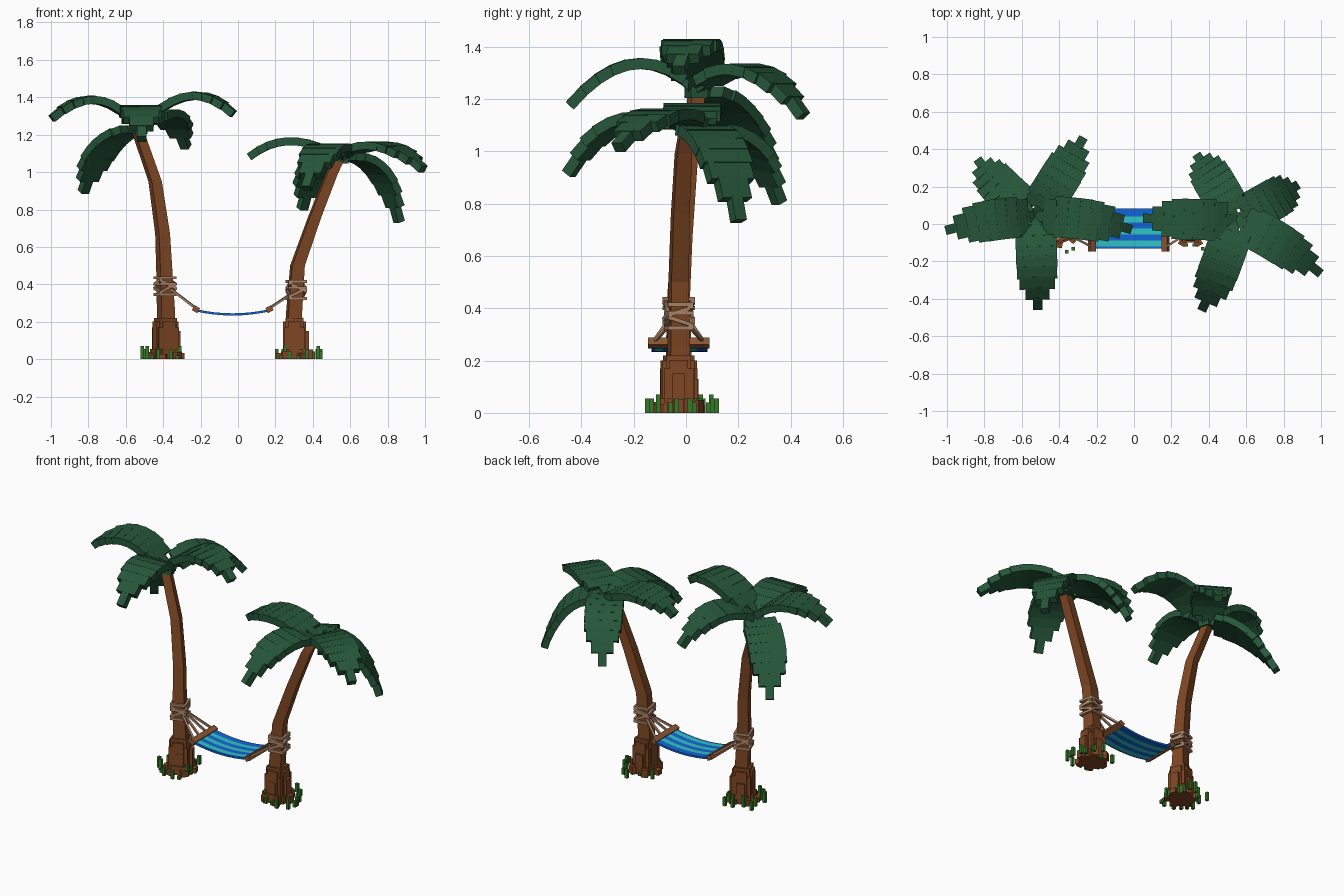
import bpy, bmesh, math, random
from mathutils import Vector, Matrix

if "Cube" in bpy.data.objects:
    bpy.data.objects.remove(bpy.data.objects["Cube"])

random.seed(4)
V = Vector


def material(name, rgb):
    m = bpy.data.materials.new(name)
    m.diffuse_color = (*rgb, 1)
    m.use_nodes = True
    m.node_tree.nodes["Principled BSDF"].inputs["Base Color"].default_value = m.diffuse_color
    return m


LEAF = material("leaf green", (0.019, 0.095, 0.042))
BARK = material("bark brown", (0.21, 0.062, 0.017))
GRASS = material("grass green", (0.035, 0.19, 0.02))
WOOD = material("bar wood", (0.25, 0.09, 0.033))
ROPE = material("rope tan", (0.42, 0.24, 0.14))
BLUE = material("cloth blue", (0.006, 0.13, 0.68))
TEAL = material("cloth teal", (0.03, 0.55, 0.56))


def finish(bm, name, *mats):
    bmesh.ops.recalc_face_normals(bm, faces=bm.faces)
    me = bpy.data.meshes.new(name)
    bm.to_mesh(me)
    bm.free()
    for m in mats:
        me.materials.append(m)
    ob = bpy.data.objects.new(name, me)
    bpy.context.collection.objects.link(ob)
    return ob


def box(bm, center, size, rot=None):
    """Box of a given size, optionally turned by a 3x3 matrix."""
    m = Matrix.Translation(center)
    if rot:
        m = m @ rot.to_4x4()
    bmesh.ops.create_cube(bm, size=1, matrix=m @ Matrix.Diagonal((*size, 1)))


def frame(d):
    x = d.normalized()
    y = V((0, 0, 1)).cross(x)
    y = y.normalized() if y.length > 1e-4 else V((0, 1, 0))
    return Matrix((x, y, x.cross(y))).transposed()


def beam(bm, a, b, w, h, extra=0.0):
    a, b = V(a), V(b)
    box(bm, (a + b) / 2, ((b - a).length + extra, w, h), frame(b - a))


def turn(deg):
    return Matrix.Rotation(math.radians(deg), 3, 'Z')


# Trunk: square section swept up a bent path of (x, y, z, half width)
def trunk(name, path, deg):
    bm = bmesh.new()
    rings = []
    for x, y, z, h in path:
        rings.append([bm.verts.new(V((x, y, z)) + turn(deg) @ V((sx * h, sy * h, 0)))
                      for sx, sy in ((-1, -1), (1, -1), (1, 1), (-1, 1))])
    for lo, hi in zip(rings, rings[1:]):
        for i in range(4):
            j = (i + 1) % 4
            bm.faces.new((lo[i], lo[j], hi[j], hi[i]))
    bm.faces.new(rings[0])
    bm.faces.new(rings[-1])
    finish(bm, name, BARK)


# Stump: overlapping upright blocks and low root blocks
def stump(name, cx, cy, deg):
    bm = bmesh.new()
    r = turn(deg)
    for dx, dy, w, d, h in ((0, 0, .095, .095, .22), (0, 0, .122, .07, .20),
                            (0, 0, .07, .122, .20), (.01, 0, .135, .05, .15),
                            (0, .005, .05, .135, .13), (0, 0, .112, .112, .17),
                            (0, 0, .14, .09, .055), (0, 0, .09, .14, .055)):
        box(bm, V((cx, cy, h / 2)) + r @ V((dx, dy, 0)), (w, d, h), r)
    for k in range(6):
        a = math.radians(60 * k + deg)
        h = random.uniform(.025, .055)
        box(bm, (cx + .075 * math.cos(a), cy + .075 * math.sin(a), h / 2),
            (.05, .04, h), turn(60 * k + deg))
    finish(bm, name, BARK)


# Grass: short square blades scattered around the stump
def grass(name, cx, cy):
    bm = bmesh.new()
    for k in range(15):
        a = k * 2 * math.pi / 15 + random.uniform(-.15, .15)
        rad = random.uniform(.085, .15)
        h = random.choice((.02, .04, .055, .07))
        box(bm, (cx + rad * math.cos(a), cy + rad * math.sin(a), h / 2), (.018, .018, h))
    finish(bm, name, GRASS)


# Frond: chain of wide plates along a curve through root, middle and tip
WIDTHS = (.06, .19, .22, .22, .22, .215, .19, .13, .05)


def frond(name, root, mid, tip):
    bm = bmesh.new()
    p0, p2 = V(root), V(tip)
    p1 = 2 * V(mid) - (p0 + p2) / 2
    n = len(WIDTHS)

    def at(t):
        return p0 * (1 - t) ** 2 + p1 * 2 * t * (1 - t) + p2 * t * t
    for i, w in enumerate(WIDTHS):
        beam(bm, at(i / n), at((i + 1) / n), w, .042, .014)
    finish(bm, name, LEAF)


def crown(name, root, fronds):
    bm = bmesh.new()
    box(bm, V(root) - V((0, 0, .005)), (.07, .07, .05), turn(20))
    finish(bm, name + "_heart", LEAF)
    for i, (mid, tip) in enumerate(fronds):
        frond(f"{name}_frond_{i + 1}", root, mid, tip)


# Rope lashing: level and slanted square loops around a trunk
def lashing(name, c, half, deg):
    bm = bmesh.new()
    for dz, tilt in ((-.045, 0), (0, .4), (0, -.4), (.045, 0), (.012, 0)):
        pts = []
        for sx, sy in ((-1, -1), (1, -1), (1, 1), (-1, 1)):
            p = turn(deg) @ V((sx * half, sy * half, 0))
            pts.append(V(c) + p + V((0, 0, dz + tilt * (p.x + p.y))))
        for i in range(4):
            beam(bm, pts[i], pts[(i + 1) % 4], .014, .015, .012)
    finish(bm, name, ROPE)


CY = -.028
trunk("left_trunk", ((-.385, CY, 0, .042), (-.385, CY, .25, .038), (-.393, CY, .45, .034),
                     (-.403, -.015, .67, .031), (-.443, .008, .95, .028),
                     (-.535, .04, 1.215, .026)), 20)
trunk("right_trunk", ((.30, CY, 0, .042), (.30, CY, .25, .037), (.318, CY, .5, .034),
                      (.41, -.022, .76, .031), (.50, -.01, .99, .029),
                      (.535, 0, 1.06, .027)), 10)
stump("left_stump", -.388, CY, 20)
stump("right_stump", .302, CY, 0)
grass("left_grass", -.40, CY)
grass("right_grass", .335, CY)

crown("left_crown", (-.53, .04, 1.235), (
    ((-.76, .02, 1.385), (-.99, -.03, 1.29)),
    ((-.265, .025, 1.405), (-.03, -.025, 1.315)),
    ((-.52, -.20, 1.335), (-.515, -.44, 1.18)),
    ((-.705, .19, 1.14), (-.825, .33, .90)),
    ((-.395, .25, 1.31), (-.28, .445, 1.14))))
crown("right_crown", (.545, .02, 1.075), (
    ((.29, .025, 1.165), (.065, .03, 1.085)),
    ((.435, .215, 1.04), (.345, .355, .81)),
    ((.735, .125, 1.02), (.86, .20, .74)),
    ((.77, -.10, 1.14), (.985, -.255, 1.02)),
    ((.46, -.23, 1.12), (.37, -.445, .92))))

lashing("left_lashing", (-.39, CY, .39), .042, 20)
lashing("right_lashing", (.311, CY, .37), .042, 10)

# Hammock cloth: sagging strip with lengthwise stripes
X0, X1, Y0, Y1 = -.225, .168, -.132, .082
bm = bmesh.new()
edges = (0, .06, .21, .36, .51, .66, .81, 1)
N = 8
grid = [[bm.verts.new((X0 + (X1 - X0) * i / N, Y0 + (Y1 - Y0) * e,
                       .239 + .022 * (2 * i / N - 1) ** 2)) for e in edges]
        for i in range(N + 1)]
for i in range(N):
    for j in range(len(edges) - 1):
        f = bm.faces.new((grid[i][j], grid[i + 1][j], grid[i + 1][j + 1], grid[i][j + 1]))
        f.material_index = j % 2
cloth = finish(bm, "hammock_cloth", BLUE, TEAL)
sol = cloth.modifiers.new("thickness", 'SOLIDIFY')
sol.thickness = .012
sol.offset = 0

# Spreader bars and the ropes fanning out to them
for side, bx, tree in (("left", X0, V((-.36, CY, .375))), ("right", X1, V((.285, CY, .35)))):
    tilt = .5 if side == "left" else -.5
    bm = bmesh.new()
    box(bm, (bx, -.028, .267), (.034, .236, .03), Matrix.Rotation(tilt, 3, 'Y'))
    finish(bm, side + "_spreader_bar", WOOD)
    bm = bmesh.new()
    for dy in (-.095, -.035, .035, .095):
        beam(bm, tree + V((0, dy * .25, 0)), (bx, CY + dy, .272), .012, .012)
    finish(bm, side + "_hammock_ropes", ROPE)
